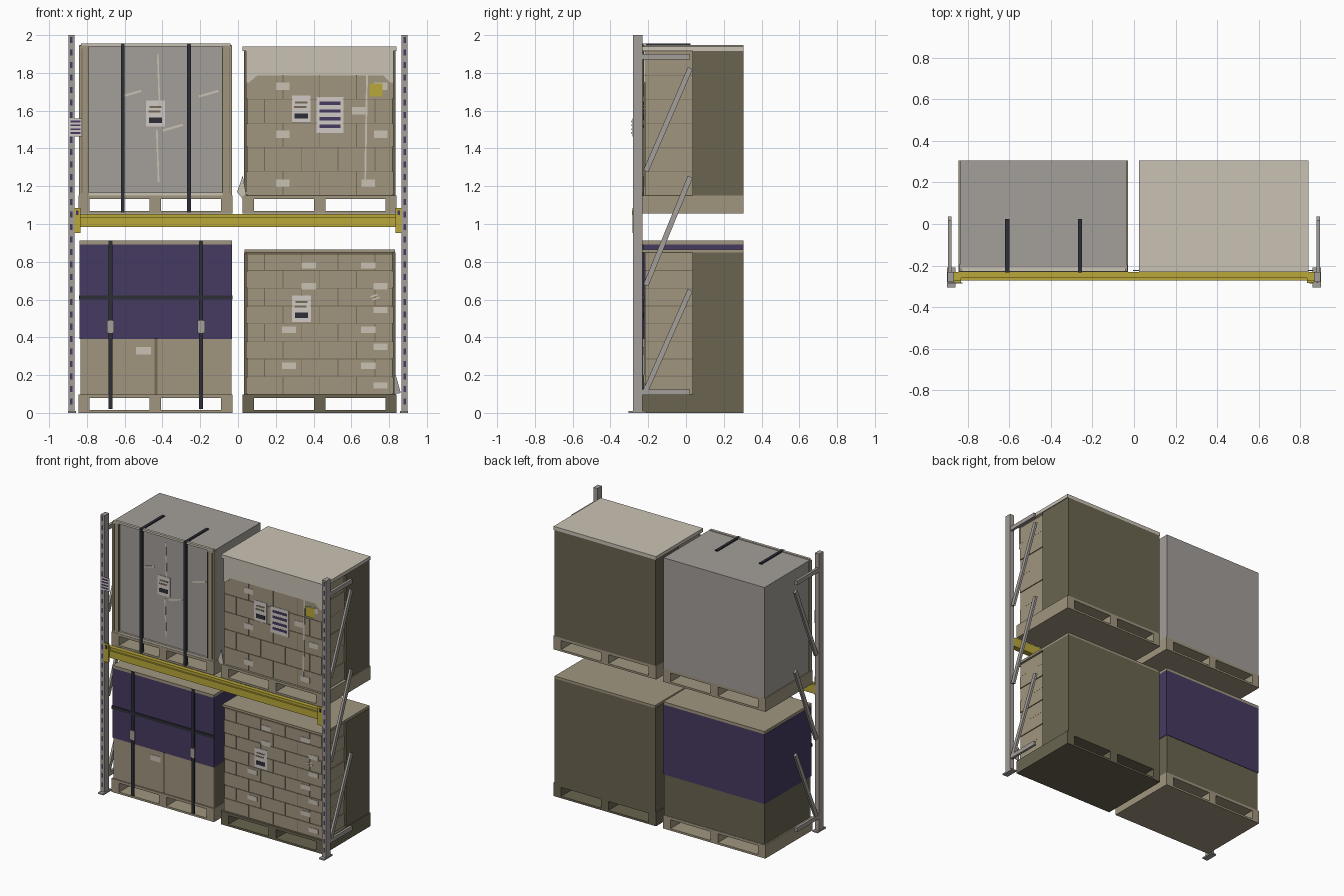
import bpy, bmesh, math
from mathutils import Matrix, Vector

cube = bpy.data.objects.get("Cube")
if cube:
    bpy.data.objects.remove(cube, do_unlink=True)


def material(name, *rgb):
    m = bpy.data.materials.new(name)
    m.use_nodes = True
    m.diffuse_color = (*rgb, 1)
    m.node_tree.nodes["Principled BSDF"].inputs["Base Color"].default_value = (*rgb, 1)
    return m


TAN = material("cardboard tan", .352, .305, .212)
SEAM = material("seam brown", .18, .15, .09)
DARK = material("shaded brown", .144, .127, .08)
GREY = material("steel grey", .371, .342, .319)
FILM = material("pale film", .59, .54, .456)
PAPER = material("label paper", .638, .591, .565)
PURPLE = material("dark purple", .061, .041, .119)
BLACK = material("strap black", .027, .028, .037)
YELLOW = material("beam yellow", .491, .392, .041)


def add_object(name, mat, bm):
    bmesh.ops.recalc_face_normals(bm, faces=bm.faces[:])
    mesh = bpy.data.meshes.new(name)
    bm.to_mesh(mesh)
    bm.free()
    mesh.materials.append(mat)
    obj = bpy.data.objects.new(name, mesh)
    bpy.context.collection.objects.link(obj)
    return obj


def boxes(name, mat, items):
    """One object made of boxes given as x, y and z ranges."""
    bm = bmesh.new()
    for ranges in items:
        centre = Vector([(a + b) / 2 for a, b in ranges])
        size = [b - a for a, b in ranges]
        bmesh.ops.create_cube(bm, size=1, matrix=Matrix.Translation(centre) @ Matrix.Diagonal((*size, 1)))
    return add_object(name, mat, bm)


def plates(name, mat, spots, w, h, y, angle=0):
    """Thin front-facing plates centred on each (x, z) spot."""
    bm = bmesh.new()
    for x, z in spots:
        bmesh.ops.create_cube(bm, size=1, matrix=Matrix.Translation((x, y, z))
                              @ Matrix.Rotation(-math.radians(angle), 4, "Y")
                              @ Matrix.Diagonal((w, .003, h, 1)))
    return add_object(name, mat, bm)


def sheet(name, mat, outline, y, depth=.004):
    """Flat outline in x and z, given a small depth."""
    bm = bmesh.new()
    face = bm.faces.new([bm.verts.new((x, y, z)) for x, z in outline])
    new = bmesh.ops.extrude_face_region(bm, geom=[face])["geom"]
    bmesh.ops.translate(bm, vec=(0, depth, 0), verts=[v for v in new if isinstance(v, bmesh.types.BMVert)])
    return add_object(name, mat, bm)


FRONT, BACK, MID = -.23, .305, .035
LEFT_LOAD, RIGHT_LOAD = (-.845, -.03), (.025, .84)
DEPTH = (FRONT, BACK)


# Pallets: bottom deck, three runners, top deck
def pallet(name, mat, span, z):
    x0, x1 = span
    c = (x0 + x1) / 2
    runners = [(x0, x0 + .06), (c - .03, c + .03), (x1 - .06, x1)]
    boxes(name, mat, [(span, DEPTH, (z, z + .014)), (span, DEPTH, (z + .078, z + .097))]
          + [(r, DEPTH, (z + .014, z + .078)) for r in runners])


pallet("lower_right_pallet", TAN, LEFT_LOAD, 0)
pallet("lower_left_pallet", DARK, RIGHT_LOAD, 0)
pallet("upper_right_pallet", TAN, LEFT_LOAD, 1.055)
pallet("upper_left_pallet", TAN, RIGHT_LOAD, 1.055)


# Stacks of staggered cartons with a plain rear block
def carton_stack(name, z0, z1, rows, columns):
    x0, x1, gap = .043, .822, .002
    width, height = (x1 - x0) / columns, (z1 - z0) / rows
    cartons = []
    for r in range(rows):
        cuts = [x0 + width * (i + (r % 2) / 2) for i in range(columns + 1)]
        cuts = sorted({x0, x1} | {c for c in cuts if x0 < c < x1 - gap})
        inset = .004 * (r % 2)
        for a, b in zip(cuts, cuts[1:]):
            a, b = a + (inset if a == x0 else gap), b - (inset if b == x1 else gap)
            cartons.append(((a, b), (FRONT + .012, MID), (z0 + r * height + gap, z0 + (r + 1) * height - gap)))
    boxes(name + "_cartons", TAN, cartons)
    boxes(name + "_seams", SEAM, [((x0 + .006, x1 - .006), (FRONT + .016, MID), (z0, z1))])
    boxes(name + "_rear_block", DARK, [((x0 - .012, x1 + .012), (MID, BACK), (z0, z1))])


carton_stack("lower_left", .097, .848, 8, 4)
carton_stack("upper_left", 1.152, 1.915, 6, 4)
boxes("lower_left_lid", TAN, [((.035, .832), DEPTH, (.848, .865))])
boxes("lower_left_lid_shadow", SEAM, [((.045, .82), (FRONT + .008, FRONT + .02), (.835, .848))])
boxes("upper_left_lid", FILM, [(RIGHT_LOAD, DEPTH, (1.915, 1.94))])
sheet("upper_left_film", FILM, [(.042, 1.92), (.042, 1.75), (.06, 1.75), (.1, 1.785), (.77, 1.785),
                                (.805, 1.75), (.824, 1.75), (.824, 1.92)], FRONT + .006, .008)

# Lower covered load
span = (-.835, -.035)
boxes("covered_load_base", DARK, [(span, (FRONT + .02, BACK - .003), (.097, .4))])
boxes("covered_load_cartons", TAN, [((a, b), (FRONT + .008, FRONT + .02), (.097, .4))
                                    for a, b in ((-.835, -.442), (-.427, -.035))])
boxes("covered_load_seam", SEAM, [((-.442, -.427), (FRONT + .011, FRONT + .021), (.097, .4))])
boxes("purple_cover", PURPLE, [((-.84, -.031), (FRONT + .003, BACK), (.39, .892))])
boxes("covered_load_lid", TAN, [((-.838, -.033), (FRONT + .001, BACK), (.892, .912))])
straps = (-.675, -.195)
boxes("lower_straps", BLACK, [((x - .011, x + .011), (FRONT - .006, FRONT + .004), (.02, .912)) for x in straps])
boxes("lower_cross_strap", BLACK, [((-.843, -.028), (FRONT - .004, FRONT + .004), (.6, .622))])
boxes("buckles", GREY, [((x - .019, x + .019), (FRONT - .012, FRONT - .005), (.423, .49)) for x in straps])

# Upper wrapped load
boxes("wrapped_load", GREY, [((-.838, -.035), (FRONT + .015, BACK), (1.152, 1.948))])
boxes("corner_boards", TAN, [(x, (FRONT + .002, FRONT + .035), (1.152, 1.945))
                             for x in ((-.842, -.79), (-.082, -.031))])
boxes("board_edges", SEAM, [((x - .002, x + .002), (FRONT, FRONT + .016), (1.165, 1.93))
                            for x in (-.826, -.79, -.082, -.046)])
boxes("wrap_trim", FILM, [((-.832, -.04), (FRONT + .002, FRONT + .02), (1.94, 1.955)),
                          ((-.842, -.031), (FRONT + .002, FRONT + .016), (1.152, 1.166))])
for x in (-.61, -.26):
    boxes("upper_strap", BLACK, [((x - .01, x + .01), (FRONT - .003, FRONT + .016), (1.06, 1.956)),
                                 ((x - .01, x + .01), (FRONT, .025), (1.946, 1.956))])
wrap_y = FRONT + .012
plates("wrap_crease", FILM, [(-.42, 1.76), (-.425, 1.36)], .009, .28, wrap_y, 2)
plates("wrap_tears", FILM, [(-.565, 1.69), (-.155, 1.69), (-.345, 1.51)], .11, .012, wrap_y, 16)

# Rack uprights, foot plates and side bracing
for side, label in ((-1, "right"), (1, "left")):
    def mirrored(a, b):
        return tuple(sorted((side * a, side * b)))

    post = mirrored(.865, .898)
    boxes(label + "_upright", GREY, [(post, (-.28, FRONT), (0, 2)),
                                     (mirrored(.858, .9), (-.305, -.21), (0, .01))])
    plates(label + "_slots", PURPLE, [(side * .883, .06 + .066 * i) for i in range(30)], .011, .032, -.28)
    rail = mirrored(.878, .896)
    boxes(label + "_rails", GREY, [(rail, (FRONT, .02), (z - .015, z + .015)) for z in (.11, 1.885)])
    bm = bmesh.new()
    for low, high in ((.12, .65), (.675, 1.25), (1.28, 1.825)):
        rise = Vector((0, .235, high - low))
        bmesh.ops.create_cube(bm, size=1, matrix=Matrix.Translation((side * .886, -.095, (low + high) / 2))
                              @ Matrix.Rotation(-math.atan2(rise.y, rise.z), 4, "X")
                              @ Matrix.Diagonal((.016, .028, rise.length, 1)))
    add_object(label + "_braces", GREY, bm)
    boxes(label + "_beam_bracket", YELLOW, [(mirrored(.833, .866), (-.28, FRONT), (.985, 1.05)),
                                           (mirrored(.833, .866), (-.284, -.272), (.952, 1.085))])
    plates(label + "_lock_pin", PURPLE, [(side * .852, 1.06)], .013, .025, -.285)

# Load beam with a stepped upper edge
boxes("load_beam", YELLOW, [((-.85, .85), (-.272, FRONT), (.985, 1.035)),
                            ((-.85, .85), (-.26, FRONT), (1.035, 1.054))])


# Labels with printed bars
def label(name, x, z, w, h, y):
    plates(name + "_paper", PAPER, [(x, z)], w, h, y)
    plates(name + "_bars", SEAM, [(x, z + h * .25), (x - w * .05, z + h * .08)], w * .65, h * .07, y - .002)
    plates(name + "_block", BLACK, [(x, z - h * .25)], w * .7, h * .2, y - .002)


def lined_label(name, x, z, w, h, y):
    plates(name + "_paper", PAPER, [(x, z)], w, h, y)
    plates(name + "_lines", PURPLE, [(x, z + h * k) for k in (-.32, -.11, .11, .32)], w * .75, h * .09, y - .002)


box_y = FRONT + .01
label("wrap_label", -.437, 1.585, .1, .14, wrap_y)
label("upper_label", .335, 1.608, .1, .145, box_y - .002)
label("lower_label", .336, .552, .1, .14, box_y - .002)
lined_label("order_label", .487, 1.578, .145, .19, box_y - .002)
lined_label("upright_label", -.86, 1.512, .07, .095, -.284)
plates("yellow_sticker", YELLOW, [(.73, 1.71)], .07, .07, box_y - .004)

# Small stickers on the cartons
near, inner, far = .237, .69, .755
upper = [(near, z) for z in (1.73, 1.475, 1.215)] + [(far, z) for z in (1.73, 1.475)] + [(inner, 1.215), (.64, 1.6)]
plates("upper_stickers", FILM, upper, .072, .04, box_y)
lower = [(.375, .78), (.375, .67), (.27, .44), (.27, .25)]
lower += [(inner, z) for z in (.78, .44, .25)] + [(far, z) for z in (.67, .545, .35, .145)]
plates("lower_stickers", FILM, lower, .075, .033, box_y)
plates("base_sticker", FILM, [(-.5, .33)], .08, .04, FRONT + .007)
plates("carton_crease", FILM, [(.678, 1.5)], .01, .58, box_y - .001, -1)
plates("carton_tears", FILM, [(.72, .62), (.73, .605)], .04, .008, box_y, 18)

# Loose film flaps
sheet("upper_flap", FILM, [(.035, 1.12), (-.005, 1.17), (.025, 1.255), (.043, 1.16)], FRONT + .004)
sheet("lower_flap", GREY, [(.825, .1), (.862, .105), (.835, .2), (.825, .2)], FRONT + .004)
